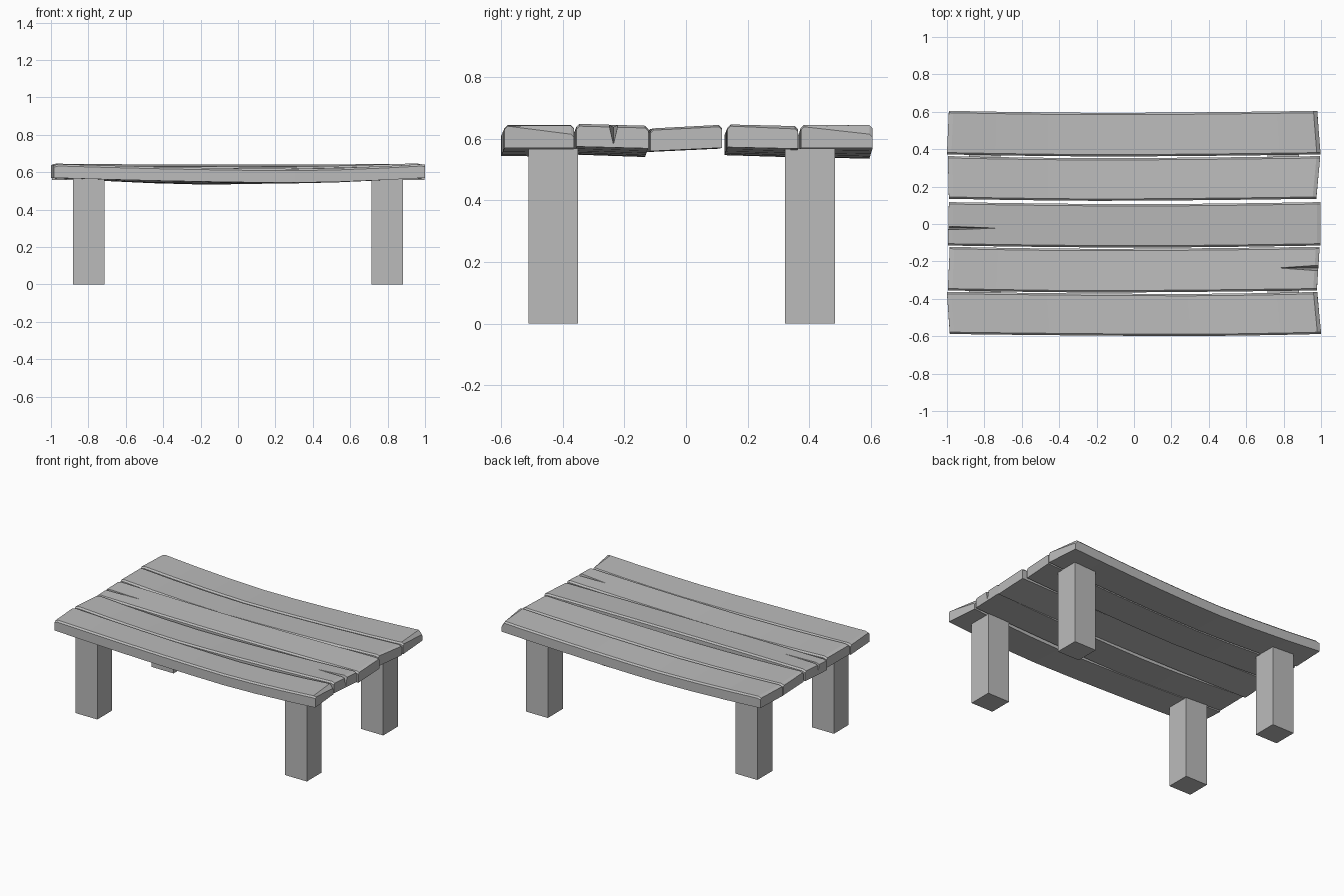
import bpy
import bmesh

cube = bpy.data.objects.get("Cube")
if cube:
    bpy.data.objects.remove(cube, do_unlink=True)

wood = bpy.data.materials.new("grey_wood")
wood.use_nodes = True
grey = (0.5, 0.5, 0.5, 1)
wood.diffuse_color = grey
wood.node_tree.nodes["Principled BSDF"].inputs["Base Color"].default_value = grey


def finish(name, bm):
    bmesh.ops.recalc_face_normals(bm, faces=bm.faces)
    mesh = bpy.data.meshes.new(name)
    bm.to_mesh(mesh)
    bm.free()
    mesh.materials.append(wood)
    obj = bpy.data.objects.new(name, mesh)
    bpy.context.collection.objects.link(obj)
    return obj


def lerp(a, b, t):
    return a + (b - a) * t


THICK = 0.074
CHAMFER = 0.01
STATIONS = (0, 0.012, 0.13, 0.27, 0.4, 0.52, 0.65, 0.77, 0.89, 0.99, 1)


def plank(name, y, left, right, base, sag, dip, drop):
    """Sagging board; pairs give values at its front and back edges."""
    bm = bmesh.new()
    rings = []
    for t in STATIONS:
        x = lerp(-1, 1, t)
        reach = abs(x - dip) / (1 + dip if x < dip else 1 - dip)
        bend = 1 - reach ** 1.6
        is_end = t in (0, 1)
        ring = []
        # cross-section: side, height and chamfer inset
        for side, up, inset in ((0, 0, 0), (1, 0, 0), (1, THICK - CHAMFER, 0),
                                (1, THICK, CHAMFER), (0, THICK, CHAMFER),
                                (0, THICK - CHAMFER, 0)):
            px = lerp(left[side], right[side], t)
            py = y[side] - 0.011 * bend + (inset if side == 0 else -inset)
            pz = base[side] - sag[side] * bend + up
            if is_end and up:
                pz -= drop[side] if t == 1 else 0.008
            ring.append(bm.verts.new((px, py, pz)))
        rings.append(ring)
    for a, b in zip(rings, rings[1:]):
        for i in range(len(a)):
            j = (i + 1) % len(a)
            bm.faces.new((a[i], a[j], b[j], b[i]))
    bm.faces.new(rings[0])
    bm.faces.new(rings[-1])
    return finish(name, bm)


def split_end(board, x_out, x_tip, y, half, deep):
    """Cut a tapering crack into one end of a board."""
    bm = bmesh.new()
    a, b, c, tip = [bm.verts.new(p) for p in (
        (x_out, y - half, 0.67), (x_out, y + half, 0.67),
        (x_out, y, deep), (x_tip, y, 0.645))]
    for f in ((a, b, c), (a, b, tip), (b, c, tip), (c, a, tip)):
        bm.faces.new(f)
    cutter = finish("crack_cutter", bm)
    cutter.hide_render = True
    mod = board.modifiers.new("crack", 'BOOLEAN')
    mod.operation = 'DIFFERENCE'
    mod.solver = 'EXACT'
    mod.object = cutter
    bpy.context.view_layer.objects.active = board
    bpy.ops.object.modifier_apply(modifier=mod.name)
    bpy.data.objects.remove(cutter, do_unlink=True)


# Table top boards, front to back
plank("front_plank", (-0.588, -0.363), (-0.985, -1), (1, 0.98),
      (0.57, 0.57), (0.026, 0.03), 0.3, (0.004, 0.03))
second = plank("second_plank", (-0.355, -0.122), (-0.995, -0.985), (0.978, 0.992),
               (0.574, 0.568), (0.026, 0.028), -0.2, (0.008, 0.008))
middle = plank("middle_plank", (-0.115, 0.117), (-0.995, -0.99), (0.997, 0.997),
               (0.559, 0.57), (0.003, 0.003), 0.0, (0.006, 0.006))
plank("fourth_plank", (0.135, 0.363), (-0.99, -0.995), (0.975, 0.995),
      (0.572, 0.567), (0.026, 0.028), -0.2, (0.006, 0.01))
plank("back_plank", (0.372, 0.605), (-1, -0.99), (0.997, 0.98),
      (0.57, 0.57), (0.03, 0.036), -0.15, (0.006, 0.03))

# Cracks in the board ends
split_end(second, 1.01, 0.74, -0.235, 0.022, 0.575)
split_end(middle, -1.01, -0.68, -0.022, 0.016, 0.58)

# Square legs
for depth, y0, y1 in (("front", -0.51, -0.35), ("back", 0.32, 0.483)):
    for side, x in (("right", -0.798), ("left", 0.798)):
        bm = bmesh.new()
        bmesh.ops.create_cube(bm, size=1)
        for v in bm.verts:
            v.co.x = x + v.co.x * 0.167
            v.co.y = lerp(y0, y1, v.co.y + 0.5)
            v.co.z = (v.co.z + 0.5) * 0.568
        finish(f"{depth}_{side}_leg", bm)
